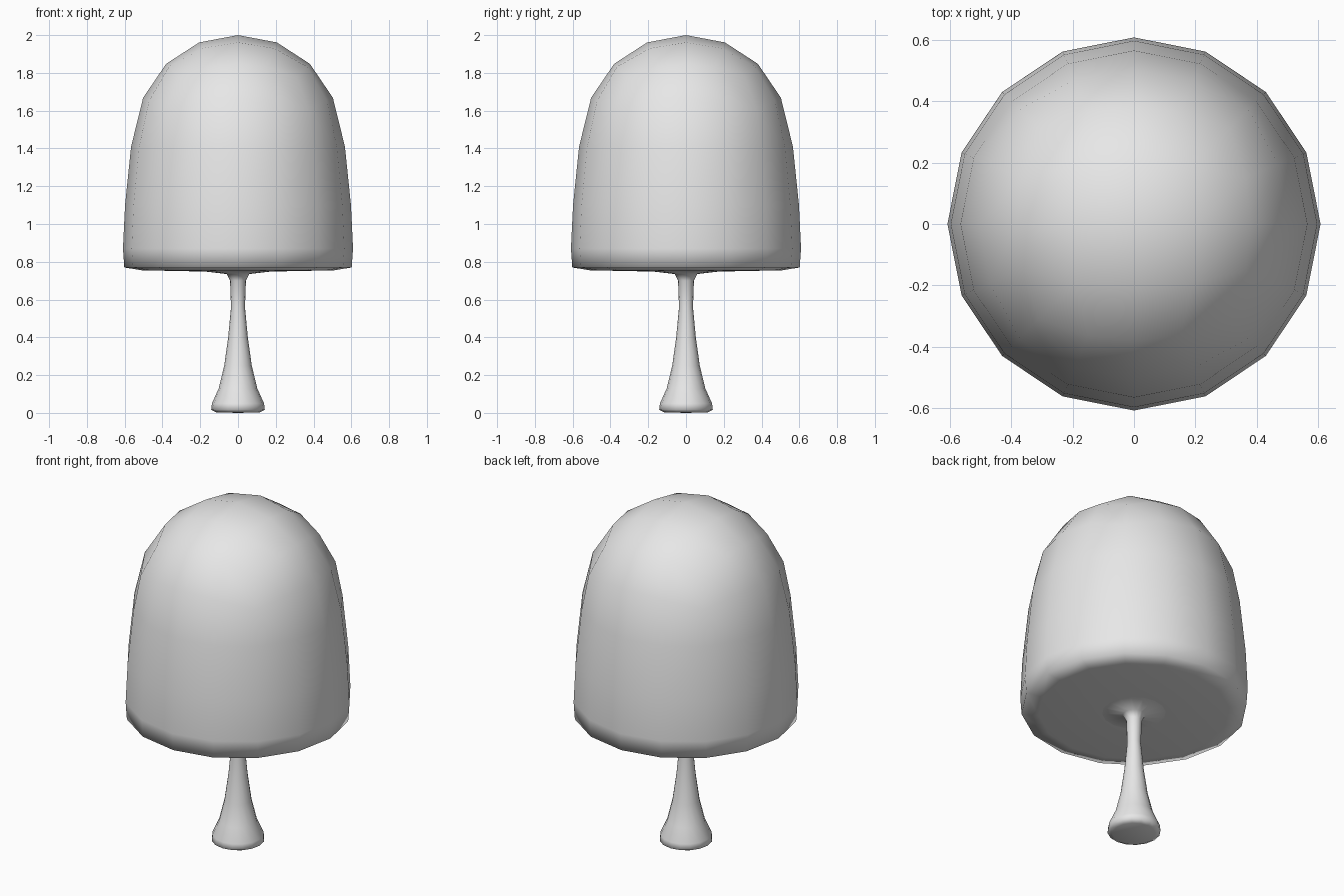
import bpy, bmesh, math
from mathutils import Vector

cube = bpy.data.objects.get("Cube")
if cube:
    bpy.data.objects.remove(cube, do_unlink=True)

grey = bpy.data.materials.new("plain_grey")
grey.use_nodes = True
colour = (0.8, 0.8, 0.8, 1)
grey.diffuse_color = colour
grey.node_tree.nodes["Principled BSDF"].inputs["Base Color"].default_value = colour


def finish(bm, name):
    bmesh.ops.recalc_face_normals(bm, faces=bm.faces[:])
    for face in bm.faces:
        face.smooth = True
    mesh = bpy.data.meshes.new(name)
    bm.to_mesh(mesh)
    bm.free()
    mesh.materials.append(grey)
    obj = bpy.data.objects.new(name, mesh)
    bpy.context.collection.objects.link(obj)
    return obj


def extend_rim(bm, radius, height):
    """Extrude the open lower rim into a new ring."""
    rim = [e for e in bm.edges if e.is_boundary]
    new = bmesh.ops.extrude_edge_only(bm, edges=rim)["geom"]
    for v in new:
        if isinstance(v, bmesh.types.BMVert):
            flat = Vector((v.co.x, v.co.y)).normalized() * radius
            v.co = (flat.x, flat.y, height)


# Canopy: upper half of a rounded cube, shaped into a dome
bm = bmesh.new()
bmesh.ops.create_cube(bm, size=2)
bmesh.ops.subdivide_edges(bm, edges=bm.edges[:], cuts=3, use_grid_fill=True)
low = [v for v in bm.verts if v.co.z < -0.01]
bmesh.ops.delete(bm, geom=low, context='VERTS')
for v in bm.verts:
    d = Vector([math.tan(c * math.pi / 4) for c in v.co]).normalized()
    r = math.hypot(d.x, d.y)
    spread = 0.538 + 0.028 * r ** 20
    v.co = (d.x * spread, d.y * spread, 1.41 + 0.59 * max(d.z, 0) ** 0.86)

# Canopy skirt, rounded lower edge and flat underside
for radius, height in [(0.598, 1.10), (0.609, 0.87), (0.602, 0.77),
                       (0.51, 0.755), (0.17, 0.748)]:
    extend_rim(bm, radius, height)
finish(bm, "canopy")

# Trunk: turned profile that flares at both ends
bm = bmesh.new()
bmesh.ops.create_circle(bm, segments=16, radius=0.17)
for v in bm.verts:
    v.co.z = 0.748
for radius, height in [(0.06, 0.735), (0.042, 0.70), (0.037, 0.56),
                       (0.052, 0.40), (0.073, 0.25), (0.102, 0.13),
                       (0.138, 0.05), (0.142, 0.016), (0.115, 0.003)]:
    rim = [e for e in bm.edges if e.is_wire or
           (e.is_boundary and e.verts[0].co.z < 0.745)]
    new = bmesh.ops.extrude_edge_only(bm, edges=rim)["geom"]
    for v in new:
        if isinstance(v, bmesh.types.BMVert):
            flat = Vector((v.co.x, v.co.y)).normalized() * radius
            v.co = (flat.x, flat.y, height)
# Foot cap
rim = [e for e in bm.edges if e.is_boundary and e.verts[0].co.z < 0.01]
cap = bmesh.ops.contextual_create(bm, geom=rim)["faces"]
bmesh.ops.poke(bm, faces=cap, offset=0)
for v in bm.verts:
    if math.hypot(v.co.x, v.co.y) < 0.01:
        v.co.z = 0
finish(bm, "trunk")
